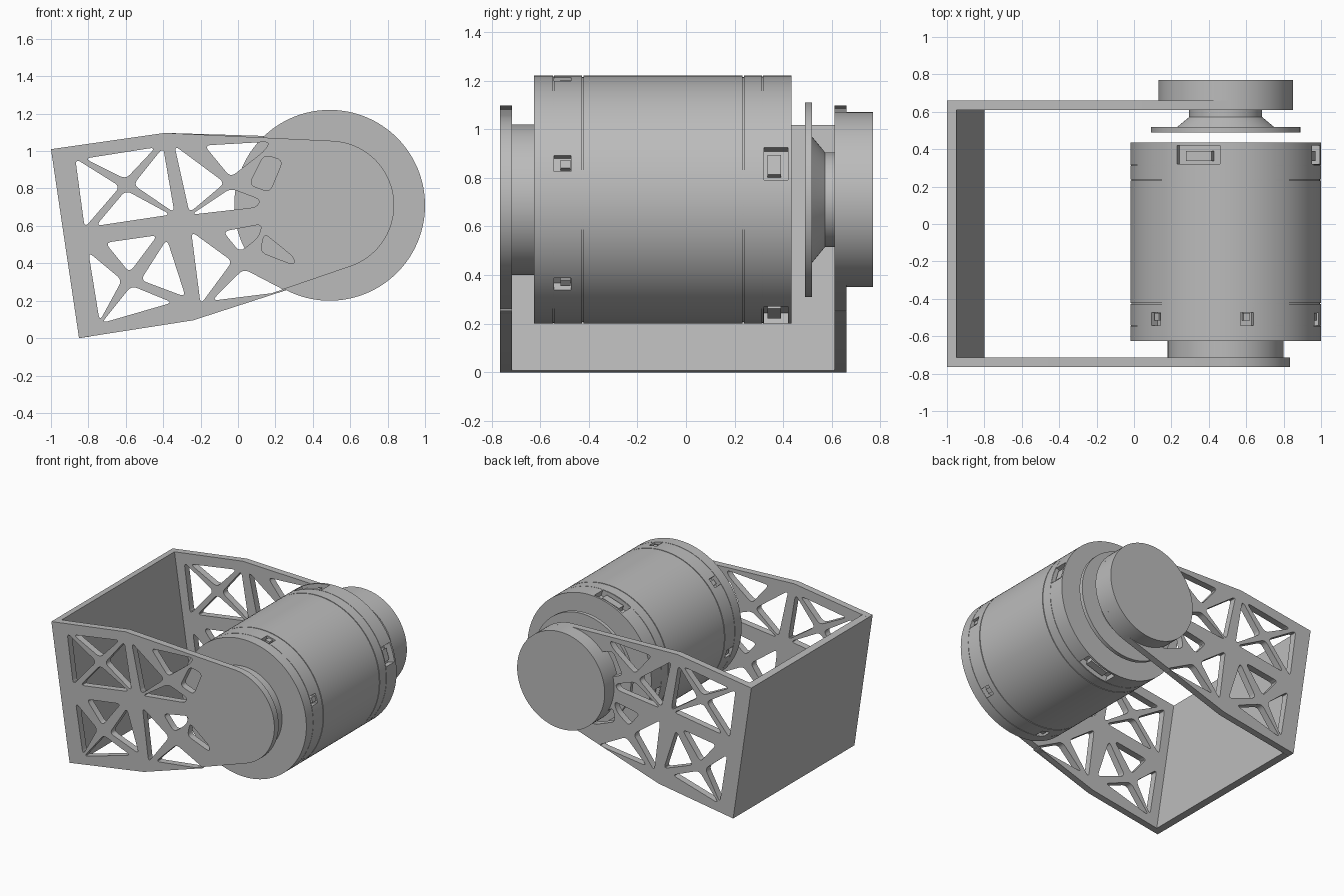
import bpy
import bmesh
from math import cos, sin, pi, radians
from mathutils import Matrix, Vector

if "Cube" in bpy.data.objects:
    bpy.data.objects.remove(bpy.data.objects["Cube"], do_unlink=True)

AXIS_X, AXIS_Z = 0.49, 0.71      # motor shaft line, running along y
MOTOR_RADIUS = 0.51

grey = bpy.data.materials.new("plain grey")
grey.use_nodes = True
grey.diffuse_color = (0.5, 0.5, 0.5, 1)
grey.node_tree.nodes["Principled BSDF"].inputs["Base Color"].default_value = (0.5, 0.5, 0.5, 1)


def add_object(name, mesh):
    obj = bpy.data.objects.new(name, mesh)
    bpy.context.collection.objects.link(obj)
    mesh.materials.clear()
    mesh.materials.append(grey)
    return obj


def shade(obj):
    bpy.ops.object.select_all(action='DESELECT')
    obj.select_set(True)
    bpy.context.view_layer.objects.active = obj
    bpy.ops.object.shade_smooth_by_angle(angle=radians(30))


def rounded(points, cut=0.035, steps=5):
    """Replace every corner with a short curve."""
    result = []
    corners = [Vector(p) for p in points]
    for i, corner in enumerate(corners):
        ends = []
        for other in (corners[i - 1], corners[(i + 1) % len(corners)]):
            edge = other - corner
            ends.append(corner + edge.normalized() * min(cut, edge.length * 0.45))
        for k in range(steps + 1):
            t = k / steps
            result.append(ends[0] * (1 - t) ** 2 + corner * 2 * t * (1 - t) + ends[1] * t * t)
    return result


def extruded(name, loops, y0, y1):
    """Fill x-z loops (first outside, rest holes) and extrude along y."""
    curve = bpy.data.curves.new(name, 'CURVE')
    curve.dimensions = '2D'
    curve.fill_mode = 'BOTH'
    curve.extrude = (y1 - y0) / 2
    for loop in loops:
        spline = curve.splines.new('POLY')
        spline.points.add(len(loop) - 1)
        for point, (x, z) in zip(spline.points, loop):
            point.co = (x, z, 0, 1)
        spline.use_cyclic_u = True
    helper = bpy.data.objects.new(name + " helper", curve)
    bpy.context.collection.objects.link(helper)
    graph = bpy.context.evaluated_depsgraph_get()
    mesh = bpy.data.meshes.new_from_object(helper.evaluated_get(graph))
    bpy.data.objects.remove(helper, do_unlink=True)
    mesh.transform(Matrix.Translation((0, (y0 + y1) / 2, 0)) @ Matrix.Rotation(pi / 2, 4, 'X'))
    bm = bmesh.new()
    bm.from_mesh(mesh)
    bmesh.ops.remove_doubles(bm, verts=bm.verts, dist=0.0001)
    bmesh.ops.recalc_face_normals(bm, faces=bm.faces)
    bm.to_mesh(mesh)
    bm.free()
    obj = add_object(name, mesh)
    shade(obj)
    return obj


def turned(name, profile, segments=96):
    """Closed solid of revolution about the shaft from (radius, y) pairs."""
    bm = bmesh.new()
    rings = []
    for r, y in profile:
        rings.append([bm.verts.new((AXIS_X + r * cos(2 * pi * i / segments), y,
                                    AXIS_Z + r * sin(2 * pi * i / segments)))
                      for i in range(segments)])
    for a, b in zip(rings, rings[1:]):
        for i in range(segments):
            j = (i + 1) % segments
            bm.faces.new((a[i], a[j], b[j], b[i]))
    bm.faces.new(rings[0])
    bm.faces.new(rings[-1])
    bmesh.ops.recalc_face_normals(bm, faces=bm.faces)
    mesh = bpy.data.meshes.new(name)
    bm.to_mesh(mesh)
    bm.free()
    obj = add_object(name, mesh)
    shade(obj)
    return obj


def rim_boxes(name, boxes):
    """Boxes set round the motor: (angle, y, radius, width, length, height)."""
    bm = bmesh.new()
    for angle, y, radius, width, length, height in boxes:
        a = radians(angle)
        place = Matrix.Translation((AXIS_X + radius * cos(a), y, AXIS_Z + radius * sin(a)))
        turn = Matrix.Rotation(pi / 2 - a, 4, 'Y')
        size = Matrix.Diagonal((width, length, height, 1))
        bmesh.ops.create_cube(bm, size=1, matrix=place @ turn @ size)
    mesh = bpy.data.meshes.new(name)
    bm.to_mesh(mesh)
    bm.free()
    return add_object(name, mesh)


# Side plates with truss cut-outs
HOLES = [
    [(-.87, .96), (-.63, .81), (-.82, .59)], [(-.82, .96), (-.44, 1.02), (-.6, .85)],
    [(-.4, 1.02), (-.34, .67), (-.56, .82)], [(-.6, .79), (-.36, .66), (-.76, .6)],
    [(-.34, 1.03), (-.26, .67), (-.07, .83)],
    [(-.18, 1.03), (.17, 1.05), (.14, 1), (-.04, .86)],
    [(.14, .98), (.24, .95), (.17, .78), (.06, .82)],
    [(-.04, .8), (.12, .74), (.1, .7), (-.25, .66)],
    [(-.8, .46), (-.62, .31), (-.74, .09)], [(-.71, .51), (-.43, .55), (-.58, .35)],
    [(-.38, .53), (-.28, .22), (-.52, .31)], [(-.57, .28), (-.35, .19), (-.73, .08)],
    [(-.25, .57), (-.03, .41), (-.2, .18)],
    [(-.08, .57), (.13, .61), (.11, .54), (.01, .46)],
    [(.14, .56), (.3, .43), (.3, .39), (.12, .46)],
    [(.03, .37), (.26, .25), (-.14, .2)],
]


def side_plate(name, end_radius, y0, y1):
    outline = [(-0.85, 0), (-1, 1.01), (-0.39, 1.097)]
    for i in range(33):
        a = radians(88 - i * 159 / 32)
        outline.append((AXIS_X + end_radius * cos(a), AXIS_Z + end_radius * sin(a)))
    outline.append((-0.24, 0.095))
    extruded(name, [outline] + [rounded(h) for h in HOLES], y0, y1)


side_plate("front_plate", 0.345, -0.765, -0.715)
side_plate("back_plate", 0.36, 0.61, 0.66)

# Tilted wall joining the two plates
extruded("end_wall", [[(-1, 1.01), (-0.95, 1.017), (-0.8, 0.007), (-0.85, 0)]], -0.715, 0.61)

# Motor body with seam grooves
profile = [(MOTOR_RADIUS, -0.625)]
for y, size in ((-0.545, 0.003), (-0.425, 0.006), (0.235, 0.006), (0.315, 0.003)):
    inner = MOTOR_RADIUS - size
    profile += [(MOTOR_RADIUS, y - size / 2), (inner, y - size / 2),
                (inner, y + size / 2), (MOTOR_RADIUS, y + size / 2)]
profile.append((MOTOR_RADIUS, 0.435))
motor = turned("motor_body", profile, 128)

# Pockets round both motor bands, with a small clip or socket in each
pockets, inserts = [], []
for i in range(6):
    angle = 17 + i * 60
    pockets.append((angle, -0.508, 0.5, 0.07, 0.07, 0.07))
    inserts.append((angle, -0.496, 0.48, 0.035, 0.04, 0.044))
for i in range(4):
    angle, width = 17 + i * 90, (0.14, 0.24)[i % 2]
    pockets.append((angle, 0.37, 0.49, width, 0.1, 0.08))
    inserts.append((angle, 0.363, 0.465, width * 0.6, 0.055, 0.05))
cutter = rim_boxes("pocket_cutter", pockets)
cutter.hide_render = True
cut = motor.modifiers.new("pockets", 'BOOLEAN')
cut.operation = 'DIFFERENCE'
cut.solver = 'EXACT'
cut.object = cutter
bpy.context.view_layer.objects.active = motor
bpy.ops.object.modifier_apply(modifier=cut.name)
bpy.data.objects.remove(cutter, do_unlink=True)
shade(motor)
rim_boxes("pocket_inserts", inserts)

# Mounting parts at both ends of the shaft
turned("front_flange", [(0.31, -0.72), (0.31, -0.62)])
turned("back_disc", [(0.4, 0.49), (0.4, 0.518), (0.26, 0.518),
                     (0.195, 0.572), (0.195, 0.615)])
turned("back_drum", [(0.36, 0.612), (0.36, 0.77)])
